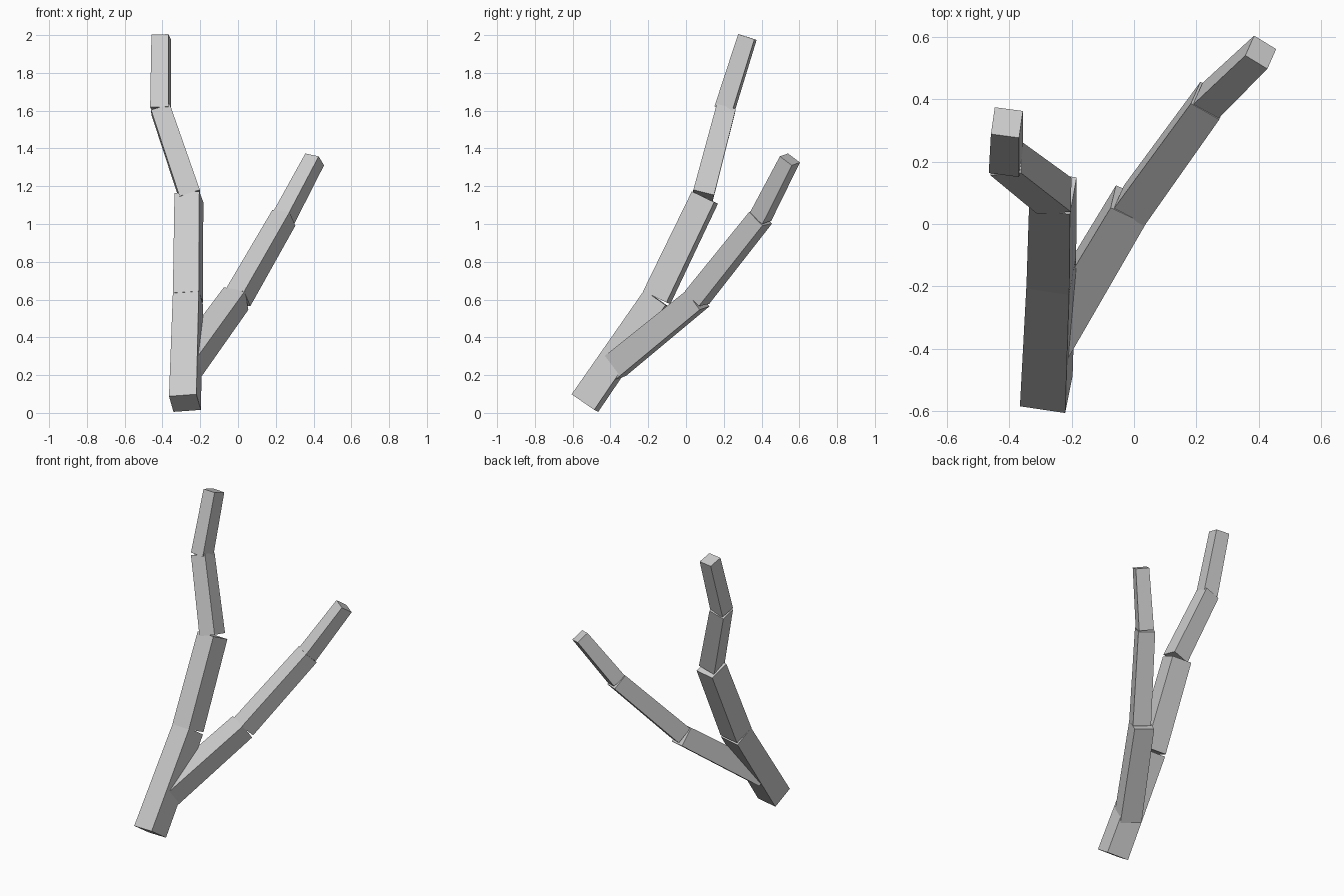
import bpy
from mathutils import Vector


def limb(name, p0, p1, w0, w1, side):
    """Tapered square bar from p0 to p1; side is the rough direction of one edge."""
    p0, p1, side = Vector(p0), Vector(p1), Vector(side)
    axis = (p1 - p0).normalized()
    u = (side - axis * side.dot(axis)).normalized()
    v = axis.cross(u)
    verts = [p + (u * a + v * b) * (w / 2)
             for p, w in ((p0, w0), (p1, w1))
             for a, b in ((-1, -1), (1, -1), (1, 1), (-1, 1))]
    faces = [(3, 2, 1, 0), (4, 5, 6, 7)]
    faces += [(i, (i + 1) % 4, (i + 1) % 4 + 4, i + 4) for i in range(4)]
    mesh = bpy.data.meshes.new(name)
    mesh.from_pydata(verts, [], faces)
    ob = bpy.data.objects.new(name, mesh)
    bpy.context.collection.objects.link(ob)


# Main stem, from the ground to the tallest tip
limb("trunk_lower", (-0.281, -0.535, 0.052), (-0.265, -0.155, 0.605), 0.147, 0.139, (0.145, -0.022, 0.01))
limb("trunk_upper", (-0.265, -0.155, 0.61), (-0.26, 0.10, 1.14), 0.139, 0.133, (0.137, -0.02, 0.01))
limb("stem_middle", (-0.255, 0.09, 1.15), (-0.41, 0.21, 1.607), 0.113, 0.104, (0.097, 0.005, 0.025))
limb("stem_tip", (-0.41, 0.203, 1.605), (-0.407, 0.325, 1.99), 0.098, 0.091, (0.09, -0.013, 0.0))

# Side branch, growing out of the lower trunk
limb("branch_lower", (-0.275, -0.385, 0.24), (-0.01, 0.062, 0.605), 0.135, 0.125, (0.113, -0.055, -0.02))
limb("branch_middle", (0.0, 0.058, 0.61), (0.243, 0.395, 1.033), 0.113, 0.105, (0.092, -0.055, -0.014))
limb("branch_tip", (0.243, 0.393, 1.035), (0.406, 0.55, 1.342), 0.093, 0.084, (0.07, -0.043, -0.016))
